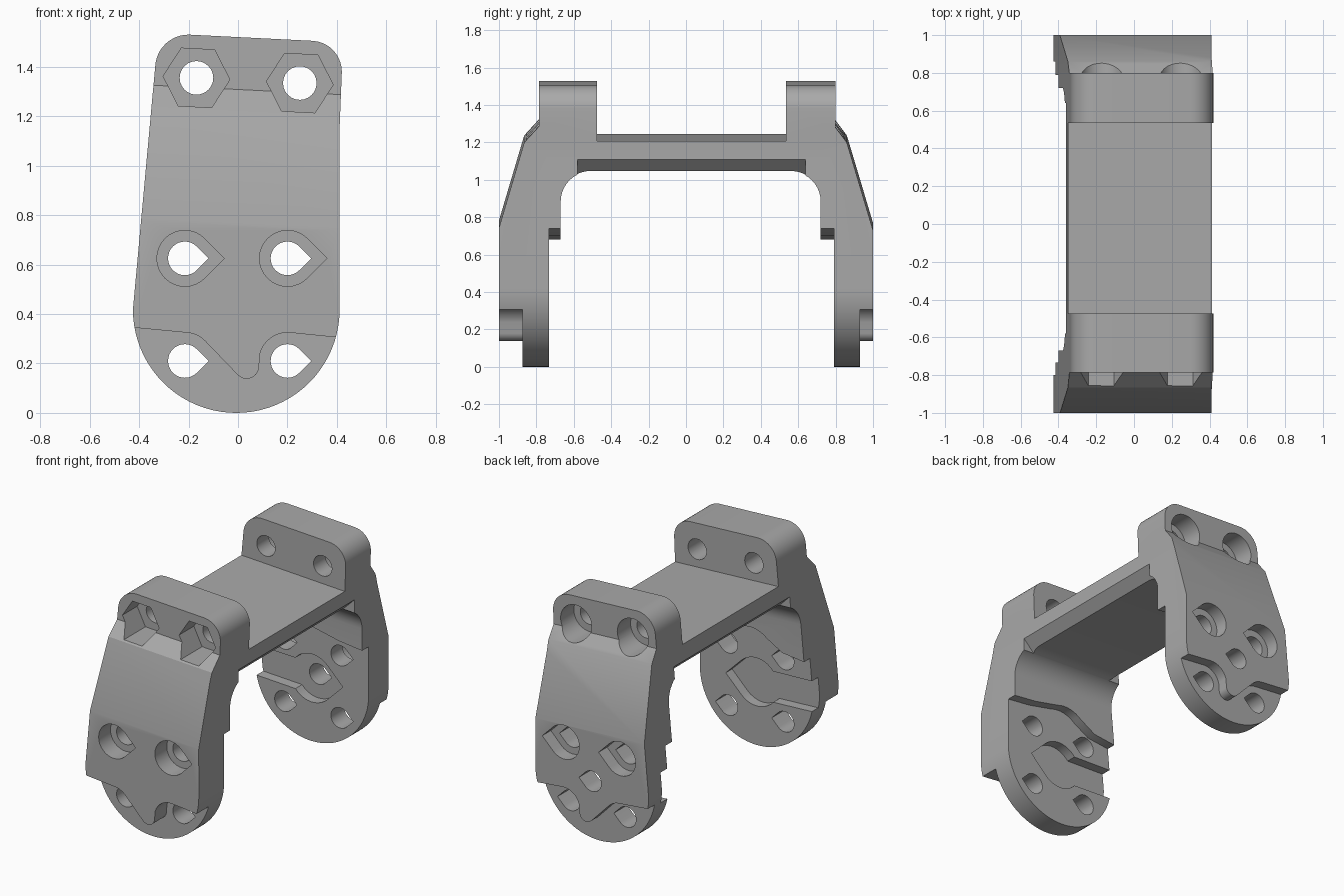
import bpy, bmesh
from math import sin, cos, radians

old = bpy.data.objects.get("Cube")
if old:
    bpy.data.objects.remove(old, do_unlink=True)

TILT = 0.05  # slope of the upper body across x

grey = bpy.data.materials.new("plain_grey")
grey.use_nodes = True
colour = (0.4, 0.4, 0.4, 1)
grey.diffuse_color = colour
for node in grey.node_tree.nodes:
    if node.type == 'BSDF_PRINCIPLED':
        node.inputs["Base Color"].default_value = colour


def arc(cx, cz, r, a0, a1, n=10):
    return [(cx + r * cos(radians(a0 + (a1 - a0) * i / n)),
             cz + r * sin(radians(a0 + (a1 - a0) * i / n))) for i in range(n + 1)]


def prism(name, outline, start, end, along='Y', tilt=0.0):
    """Extrude an outline along x or y."""
    bm = bmesh.new()
    rings = []
    for d in (start, end):
        ring = []
        for a, z in outline:
            x, y = (a, d) if along == 'Y' else (d, a)
            ring.append(bm.verts.new((x, y, z - tilt * x)))
        rings.append(ring)
    bm.faces.new(rings[0])
    bm.faces.new(rings[1])
    n = len(outline)
    for i in range(n):
        j = (i + 1) % n
        bm.faces.new((rings[0][i], rings[0][j], rings[1][j], rings[1][i]))
    bmesh.ops.recalc_face_normals(bm, faces=bm.faces)
    mesh = bpy.data.meshes.new(name)
    bm.to_mesh(mesh)
    bm.free()
    mesh.materials.append(grey)
    obj = bpy.data.objects.new(name, mesh)
    bpy.context.collection.objects.link(obj)
    return obj


def combine(body, tool, operation='DIFFERENCE'):
    tool.hide_render = True
    mod = body.modifiers.new("shape", 'BOOLEAN')
    mod.operation = operation
    mod.solver = 'EXACT'
    mod.object = tool
    bpy.context.view_layer.objects.active = body
    bpy.ops.object.modifier_apply(modifier=mod.name)
    bpy.data.objects.remove(tool, do_unlink=True)


def teardrop(cx, cz, r):
    return arc(cx, cz, r, 45, 315, 24) + [(cx + r * 1.414, cz)]


# Bracket body: side profile crossed with the front outline
side = [(-1, -0.1), (-1, 0.763), (-0.865, 1.22), (-0.785, 1.308), (-0.785, 1.52),
        (-0.475, 1.52), (-0.475, 1.228), (0.535, 1.228), (0.535, 1.52),
        (0.8, 1.52), (0.8, 1.3), (0.86, 1.22), (1, 0.75), (1, -0.1), (0.72, -0.1)]
side += arc(0.56, 0.905, 0.16, 0, 90)
side += arc(-0.51, 0.905, 0.16, 90, 180)
side += [(-0.67, -0.1)]
bracket = prism("bracket", side, -0.6, 0.6, 'X', TILT)

front = arc(-0.007, 0.418, 0.418, 180, 360, 40)
front += [(0.41, 1.13)]
front += arc(0.295, 1.38, 0.125, 0, 87)
front += arc(-0.2, 1.395, 0.135, 87, 177)
combine(bracket, prism("outline", front, -1.2, 1.2), 'INTERSECT')

# Chamfers under the bridge
for edge in ([(0.3, 1.0), (0.5, 1.2), (0.5, 1.0)],
             [(-0.2, 0.98), (-0.5, 1.28), (-0.5, 0.98)]):
    combine(bracket, prism("chamfer", edge, -0.58, 0.64))

# Arched recess on the inside of each foot
arch = [(0.5, -0.2), (0.5, 0.73), (0.24, 0.76)]
arch += arc(-0.005, 0.62, 0.19, 70, 130, 8)
arch += [(-0.24, 0.7), (-0.5, 0.67), (-0.5, -0.2)]
for y0, y1 in ((-0.733, -0.6), (0.6, 0.79)):
    combine(bracket, prism("inner_recess", arch, y0, y1))

# Keyed slot on the inside of each foot, open to one edge
slot = arc(-0.007, 0.42, 0.16, 45, 140) + [(-0.6, 0.54), (-0.6, 0.34)]
slot += arc(-0.007, 0.42, 0.16, 220, 315) + [(0.22, 0.42)]
for y0, y1 in ((-0.8, -0.6), (0.6, 0.86)):
    combine(bracket, prism("slot", slot, y0, y1))

# Wavy step on the outside of each foot
wave = [(-0.6, -0.3), (-0.6, 0.362)]
wave += arc(-0.215, 0.21, 0.115, 88, 42, 6)
wave += arc(0.035, 0.188, 0.05, 222, 350, 8)
wave += arc(0.2, 0.21, 0.115, 165, 85, 8)
wave += [(0.6, 0.285), (0.6, -0.3)]
for y0, y1 in ((-1.2, -0.875), (0.93, 1.2)):
    combine(bracket, prism("outer_step", wave, y0, y1))

# Teardrop screw holes, the upper pairs counterbored
for x in (-0.215, 0.2):
    for z in (0.21, 0.625):
        combine(bracket, prism("screw_hole", teardrop(x, z, 0.068), -1.3, 1.3))
    for y0, y1 in ((-1.2, -0.875), (0.91, 1.2)):
        combine(bracket, prism("counterbore", teardrop(x, 0.625, 0.113), y0, y1))
combine(bracket, prism("centre_hole", teardrop(-0.007, 0.42, 0.068), 0.6, 1.2))

# Bolt holes in the upper tabs: nut pockets in front, round pockets behind
for x, z in ((-0.168, 1.355), (0.25, 1.334)):
    combine(bracket, prism("bolt_hole", arc(x, z, 0.068, 0, 345, 23), -1.3, 1.3))
    combine(bracket, prism("nut_pocket", arc(x, z, 0.135, -3, 297, 5), -1.2, -0.63))
    combine(bracket, prism("head_pocket", arc(x, z, 0.115, 0, 350, 35), 0.66, 1.2))

# Smooth curved walls, keep edges sharp
bpy.context.view_layer.update()
bpy.ops.object.select_all(action='DESELECT')
bracket.select_set(True)
bpy.context.view_layer.objects.active = bracket
bpy.ops.object.shade_smooth_by_angle(angle=radians(25))
